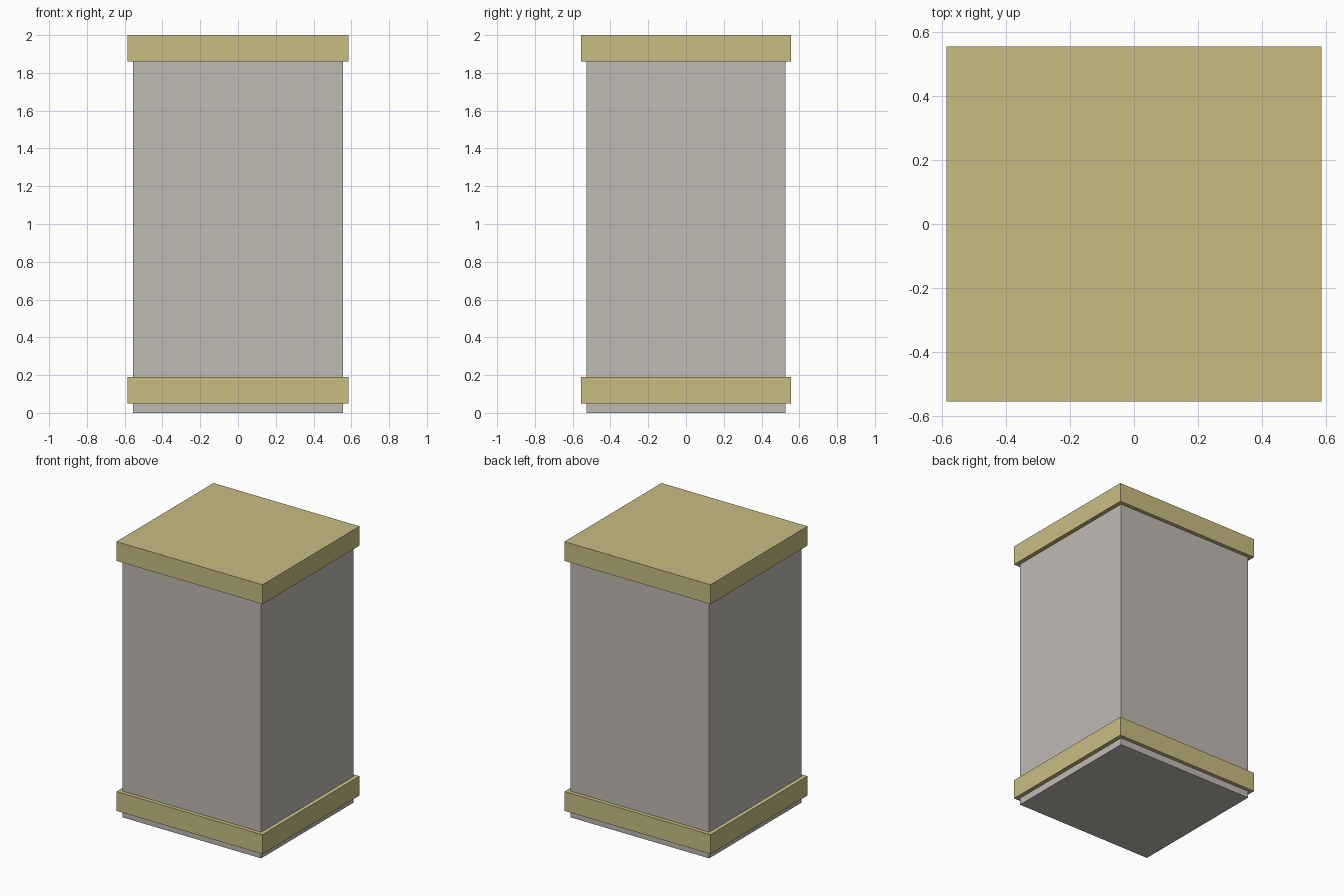
import bpy
import bmesh
from mathutils import Matrix, Vector

cube = bpy.data.objects.get("Cube")
if cube:
    bpy.data.objects.remove(cube, do_unlink=True)


def make_material(name, color):
    mat = bpy.data.materials.new(name)
    mat.use_nodes = True
    mat.diffuse_color = color
    mat.node_tree.nodes["Principled BSDF"].inputs["Base Color"].default_value = color
    return mat


def make_box(name, half_x, half_y, bottom, top, mat):
    bm = bmesh.new()
    size = Vector((2 * half_x, 2 * half_y, top - bottom))
    place = Matrix.Translation((0, 0, (bottom + top) / 2)) @ Matrix.Diagonal(size).to_4x4()
    bmesh.ops.create_cube(bm, size=1, matrix=place)
    mesh = bpy.data.meshes.new(name)
    bm.to_mesh(mesh)
    bm.free()
    mesh.materials.append(mat)
    obj = bpy.data.objects.new(name, mesh)
    bpy.context.collection.objects.link(obj)
    return obj


stone = make_material("warm_grey", (0.52, 0.495, 0.455, 1))
trim = make_material("pale_gold", (0.58, 0.515, 0.223, 1))

# Square pillar body, running up into the cap
make_box("pillar_body", 0.555, 0.527, 0, 1.9, stone)

# Matching overhanging bands at the foot and the top
for name, bottom in (("base_band", 0.05), ("top_cap", 1.86)):
    make_box(name, 0.585, 0.555, bottom, bottom + 0.14, trim)
